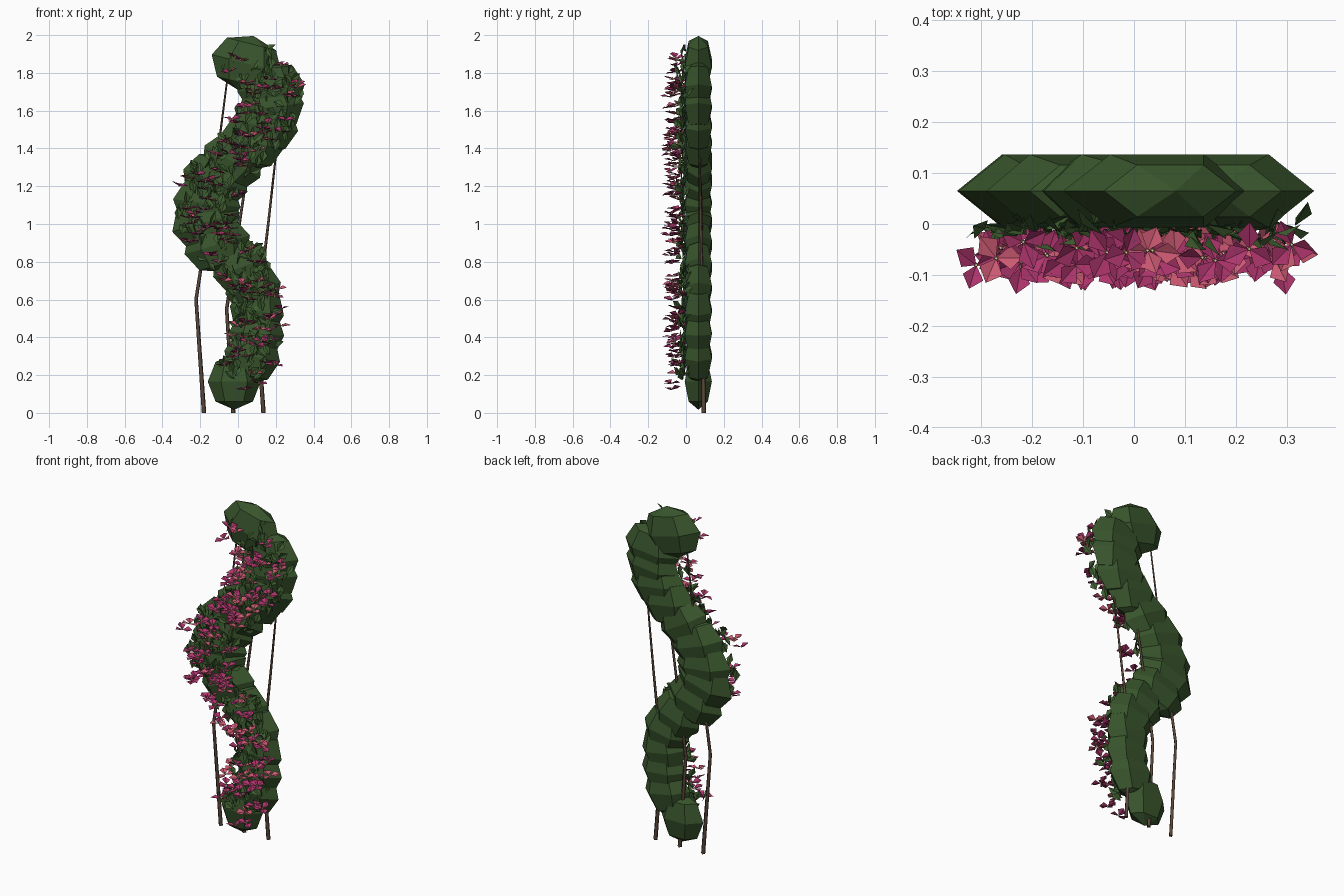
import bpy, bmesh, math, random
from mathutils import Vector, Matrix

if "Cube" in bpy.data.objects:
    bpy.data.objects.remove(bpy.data.objects["Cube"])

random.seed(11)
R = random.uniform


def material(name, rgb):
    m = bpy.data.materials.new(name)
    m.diffuse_color = (*rgb, 1)
    m.use_nodes = True
    m.node_tree.nodes["Principled BSDF"].inputs["Base Color"].default_value = m.diffuse_color
    return m


def finish(bm, name, mats):
    me = bpy.data.meshes.new(name)
    bm.to_mesh(me)
    bm.free()
    for m in mats:
        me.materials.append(m)
    ob = bpy.data.objects.new(name, me)
    bpy.context.collection.objects.link(ob)
    return ob


def blade(bm, mat, length, width, fold, index=0):
    """Pointed blade along local +y, folded along its midrib."""
    pts = [(0, 0, 0), (width / 2, length * .55, fold), (0, length, 0), (-width / 2, length * .55, fold)]
    v = [bm.verts.new(mat @ Vector(p)) for p in pts]
    for tri in ((0, 1, 2), (0, 2, 3)):
        bm.faces.new([v[i] for i in tri]).material_index = index


def place(loc, rx, ry, rz):
    return (Matrix.Translation(loc) @ Matrix.Rotation(rz, 4, 'Z')
            @ Matrix.Rotation(ry, 4, 'Y') @ Matrix.Rotation(rx, 4, 'X'))


green = material("foliage_green", (.04, .09, .025))
leaf_green = material("leaf_green", (.05, .115, .03))
bark = material("bark", (.10, .06, .04))
magenta = material("magenta", (.42, .035, .15))
pink = material("pink", (.60, .10, .17))
cream = material("cream", (.75, .65, .30))

# winding centre line: x, z, half width
path = [(-.02, .165, .14), (.075, .30, .15), (.10, .42, .145), (.10, .54, .145), (.08, .66, .15),
        (.01, .77, .15), (-.11, .89, .18), (-.17, 1.01, .185), (-.165, 1.11, .18), (-.12, 1.23, .18),
        (-.03, 1.33, .17), (.07, 1.43, .175), (.14, 1.52, .18), (.175, 1.62, .175),
        (.175, 1.72, .18), (.045, 1.85, .19)]

# foliage mass: flattened six-sided spheres, points facing sideways
bm = bmesh.new()
for i, (x, z, r) in enumerate(path):
    a, b = path[max(i - 1, 0)], path[min(i + 1, len(path) - 1)]
    tilt = .5 * math.atan2(b[0] - a[0], b[1] - a[1]) if 0 < i < 15 else 0
    tilt = tilt + R(-.25, .25) if 0 < i < 15 else (.25 if i else 0)
    m = (Matrix.Translation((x, .065, z)) @ Matrix.Rotation(tilt, 4, 'Y')
         @ Matrix.Diagonal((r, .083, .148 if i < 15 else .15, 1)) @ Matrix.Rotation(math.pi / 6, 4, 'Z'))
    bmesh.ops.create_uvsphere(bm, u_segments=6, v_segments=4, radius=1, matrix=m)
finish(bm, "foliage_mass", [green])

# thin woody stems behind the foliage
stems = [[(-.18, 0), (-.222, .6), (-.13, 1.2), (-.055, 1.78)],
         [(-.025, 0), (-.06, .55), (.03, 1.15), (.10, 1.6)],
         [(.135, 0), (.10, .5), (.16, 1.0), (.21, 1.45)]]
for n, pts in enumerate(stems):
    cu = bpy.data.curves.new("stem", 'CURVE')
    cu.dimensions = '3D'
    cu.bevel_depth = .012
    cu.bevel_resolution = 0
    cu.use_fill_caps = True
    sp = cu.splines.new('POLY')
    sp.points.add(len(pts) - 1)
    for i, (p, (x, z)) in enumerate(zip(sp.points, pts)):
        p.co = (x, .095 - .008 * i, z, 1)
        p.radius = 1 - .2 * i
    cu.materials.append(bark)
    bpy.context.collection.objects.link(bpy.data.objects.new("stem_%d" % (n + 1), cu))


def front_point(k, n, spread, y0, y1):
    """Point k of n, spread evenly along the front of the winding foliage."""
    t = (k + random.random()) / n * (len(path) - 1.001)
    i = int(t)
    f = t - i
    x, z, r = (path[i][c] * (1 - f) + path[i + 1][c] * f for c in range(3))
    ang, d = R(0, 6.28), spread * math.sqrt(random.random())
    return Vector((x + r * d * math.cos(ang), R(y0, y1), z + .11 * d * math.sin(ang)))


# leaves lying against the front
bm = bmesh.new()
for k in range(300):
    m = place(front_point(k, 300, .9, -.025, .0), R(.9, 1.9), R(-.7, .7), R(-.9, .9))
    m = m @ Matrix.Rotation(R(-.8, .8), 4, 'Z')
    blade(bm, m, R(.06, .085), R(.035, .048), .008)
finish(bm, "leaves", [leaf_green])

# flowers: three nearly level bracts round a tiny centre
bm = bmesh.new()
for k in range(125):
    c = front_point(k, 125, 1, -.085, -.035)
    c.x = max(-.31, min(.31, c.x))
    turn, shade = R(0, 6.28), 0 if random.random() < .7 else 1
    flower = place(c, R(-.1, .25), R(-.3, .3), 0)
    for j in range(3):
        m = flower @ place((0, 0, 0), R(.0, .4), R(-.3, .3), turn + j * 2.094 + R(-.2, .2))
        blade(bm, m, R(.05, .058), R(.042, .05), .008, shade)
    old = set(bm.faces)
    bmesh.ops.create_cone(bm, segments=4, radius1=.005, radius2=.003, depth=.014, cap_ends=True,
                          matrix=Matrix.Translation(c + Vector((0, 0, .006))))
    for f in set(bm.faces) - old:
        f.material_index = 2
finish(bm, "flowers", [magenta, pink, cream])
